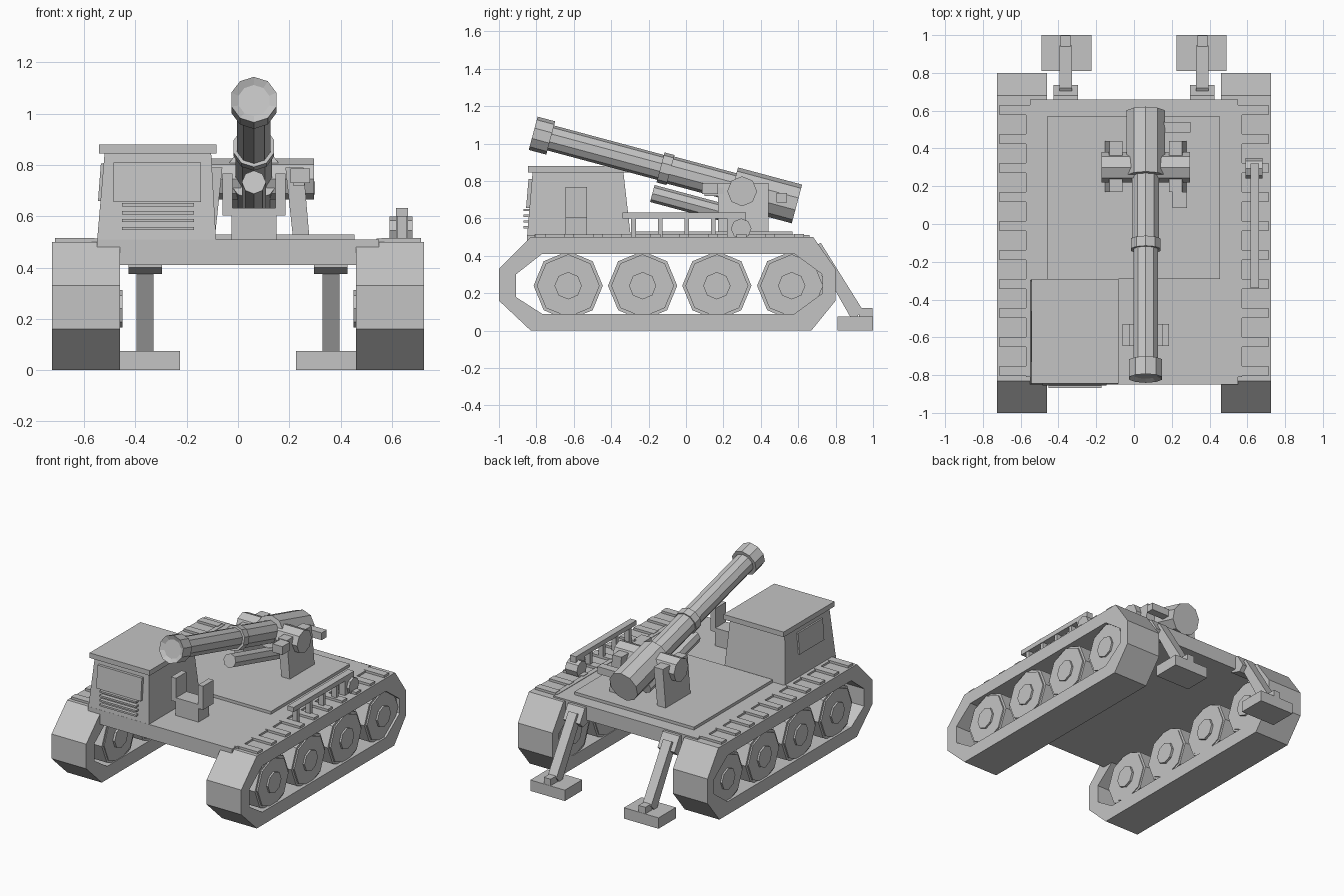
import bpy, bmesh, math
from mathutils import Vector

if "Cube" in bpy.data.objects:
    bpy.data.objects.remove(bpy.data.objects["Cube"])

paint = bpy.data.materials.new("plain_grey")
paint.diffuse_color = (0.55, 0.55, 0.55, 1)
paint.use_nodes = True
paint.node_tree.nodes["Principled BSDF"].inputs["Base Color"].default_value = paint.diffuse_color


def finish(name, bm):
    bmesh.ops.recalc_face_normals(bm, faces=bm.faces)
    me = bpy.data.meshes.new(name)
    bm.to_mesh(me)
    bm.free()
    me.materials.append(paint)
    ob = bpy.data.objects.new(name, me)
    bpy.context.collection.objects.link(ob)
    return ob


def loft(name, a, b, caps=True):
    """Solid between two matching loops of points."""
    bm = bmesh.new()
    va = [bm.verts.new(p) for p in a]
    vb = [bm.verts.new(p) for p in b]
    n = len(a)
    for i in range(n):
        j = (i + 1) % n
        bm.faces.new((va[i], va[j], vb[j], vb[i]))
    if caps:
        bm.faces.new(va)
        bm.faces.new(vb)
    return finish(name, bm)


def rect(x0, x1, y0, y1, z):
    return [(x0, y0, z), (x1, y0, z), (x1, y1, z), (x0, y1, z)]


def box(name, x0, x1, y0, y1, z0, z1):
    return loft(name, rect(x0, x1, y0, y1, z0), rect(x0, x1, y0, y1, z1))


def side_prism(name, x0, x1, prof):
    return loft(name, [(x0, y, z) for y, z in prof], [(x1, y, z) for y, z in prof])


def rod(name, p, q, r, n=8):
    """Prism with n sides from p to q, one corner pointing up."""
    p, q = Vector(p), Vector(q)
    d = (q - p).normalized()
    side = d.cross(Vector((0, 0, 1))).normalized()
    up = side.cross(d)
    ring = [r * (math.cos(math.tau * i / n) * up + math.sin(math.tau * i / n) * side)
            for i in range(n)]
    return loft(name, [p + v for v in ring], [q + v for v in ring])


# track belts: open rings
OUTER = [(-1, .33), (-.83, .5), (.68, .5), (.8, .33), (.8, .16), (.67, 0), (-.83, 0), (-1, .16)]
INNER = [(-.91, .30), (-.77, .41), (.58, .41), (.73, .30), (.73, .20), (.58, .09), (-.77, .09), (-.91, .18)]


def track(name, x0, x1):
    bm = bmesh.new()
    loops = [[bm.verts.new((x, y, z)) for y, z in prof]
             for x, prof in ((x0, OUTER), (x1, OUTER), (x1, INNER), (x0, INNER))]
    for k in range(4):
        a, b = loops[k], loops[(k + 1) % 4]
        for i in range(8):
            j = (i + 1) % 8
            bm.faces.new((a[i], a[j], b[j], b[i]))
    finish(name, bm)


for s, tag in ((1, "right"), (-1, "left")):
    track(tag + "_track", s * .46, s * .725)
    # road wheels
    for i, y in enumerate((-.63, -.232, .165, .565)):
        for part, x0, x1, r in (("inner_wheel", .47, .58, .185), ("outer_wheel", .61, .70, .185),
                                ("wheel_core", .465, .71, .168), ("wheel_hub", .45, .722, .073)):
            rod(f"{tag}_{part}_{i}", (s * x0, y, .24), (s * x1, y, .24), r)
    # track slats and the strip that joins them
    xs = sorted((s * .54, s * .572))
    box(tag + "_slat_strip", *xs, -.81, .63, .49, .513)
    xs = sorted((s * .56, s * .713))
    for i in range(10):
        y = .63 - i * .1535
        box(f"{tag}_slat_{i}", *xs, y - .053, y, .49, .516)
    # rear stabiliser
    c = s * .362
    side_prism(tag + "_stabiliser_bracket", c - .065, c + .065,
               [(.62, .50), (.68, .50), (.735, .41), (.70, .375), (.62, .40)])
    side_prism(tag + "_stabiliser_leg", c - .033, c + .033,
               [(.67, .44), (.72, .47), (.945, .11), (.91, .07), (.88, .07)])
    c2 = s * .358
    box(tag + "_stabiliser_foot", c2 - .132, c2 + .132, .81, 1, 0, .075)
    box(tag + "_foot_block", c - .026, c + .026, .925, .998, .07, .12)

# hull and deck
box("hull", -.46, .46, -.85, .66, .41, .51)
box("hull_shelf", -.55, .55, -.85, .66, .478, .51)
box("deck_plate", -.46, .455, -.29, .57, .50, .53)

# cab
loft("cab", rect(-.55, -.085, -.85, -.295, .50), rect(-.52, -.105, -.82, -.335, .85))
box("cab_roof", -.543, -.083, -.845, -.29, .845, .88)
side_prism("front_window", -.485, -.145, [(-.855, .655), (-.842, .81), (-.815, .81), (-.82, .655)])
for i in range(4):
    z = .552 + i * .031
    box(f"grille_bar_{i}", -.452, -.172, -.868, -.83, z - .006, z + .006)
loft("side_window", rect(-.546, -.52, -.73, -.46, .66), rect(-.535, -.51, -.73, -.46, .805))

# barrel travel rest
box("rest_base", -.025, .15, -.645, -.53, .50, .632)
box("rest_left_arm", -.06, -.022, -.645, -.53, .604, .767)
box("rest_right_arm", .147, .185, -.645, -.53, .604, .767)

# gun on a sloping axis
CX, A = .062, math.radians(15)
D = Vector((0, math.cos(A), -math.sin(A)))
M = Vector((CX, -.817, 1.055))


def tube(name, t0, t1, r, n=10):
    return rod(name, M + D * t0, M + D * t1, r, n)


brake = tube("muzzle_brake", 0, .097, .092)
bm = bmesh.new()
bm.from_mesh(brake.data)
bm.faces.ensure_lookup_table()
front = min(bm.faces, key=lambda f: f.calc_center_median().y)
bmesh.ops.inset_region(bm, faces=[front], thickness=.029)
bmesh.ops.translate(bm, verts=front.verts, vec=D * .015)
bm.to_mesh(brake.data)
bm.free()
tube("barrel_front", .09, .74, .069)
tube("barrel_collar", .705, .76, .083)
tube("barrel_rear", .74, 1.15, .075)
tube("breech", 1.105, 1.46, .107)
P = Vector((CX, -.18, .733))
rod("recoil_cylinder", P, P + D * .56, .047, 8)

# gun mount, mirrored about the barrel
for s, tag in ((1, "right"), (-1, "left")):
    lo = sorted((CX + s * .153, CX + s * .217))
    hi = sorted((CX + s * .123, CX + s * .193))
    loft(tag + "_mount_plate", rect(*lo, .17, .44, .51), rect(*hi, .17, .44, .79))
    rod(tag + "_trunnion", (CX + s * .05, .30, .745), (CX + s * .235, .30, .745), .08)
box("sight_box", .205, .28, .085, .17, .73, .787)
box("sight_bracket", .215, .26, .10, .20, .72, .765)
box("breech_handle", .13, .30, .485, .54, .685, .735)

# rail on the right side
box("rail_bar", .617, .663, -.34, .245, .60, .632)
for i in range(4):
    y = -.28 + i * .142
    box(f"rail_post_{i}", .622, .658, y - .013, y + .013, .495, .61)
box("rail_end_post", .617, .663, .22, .32, .50, .632)
rod("rail_clamp", (.59, .295, .545), (.68, .295, .545), .055)
